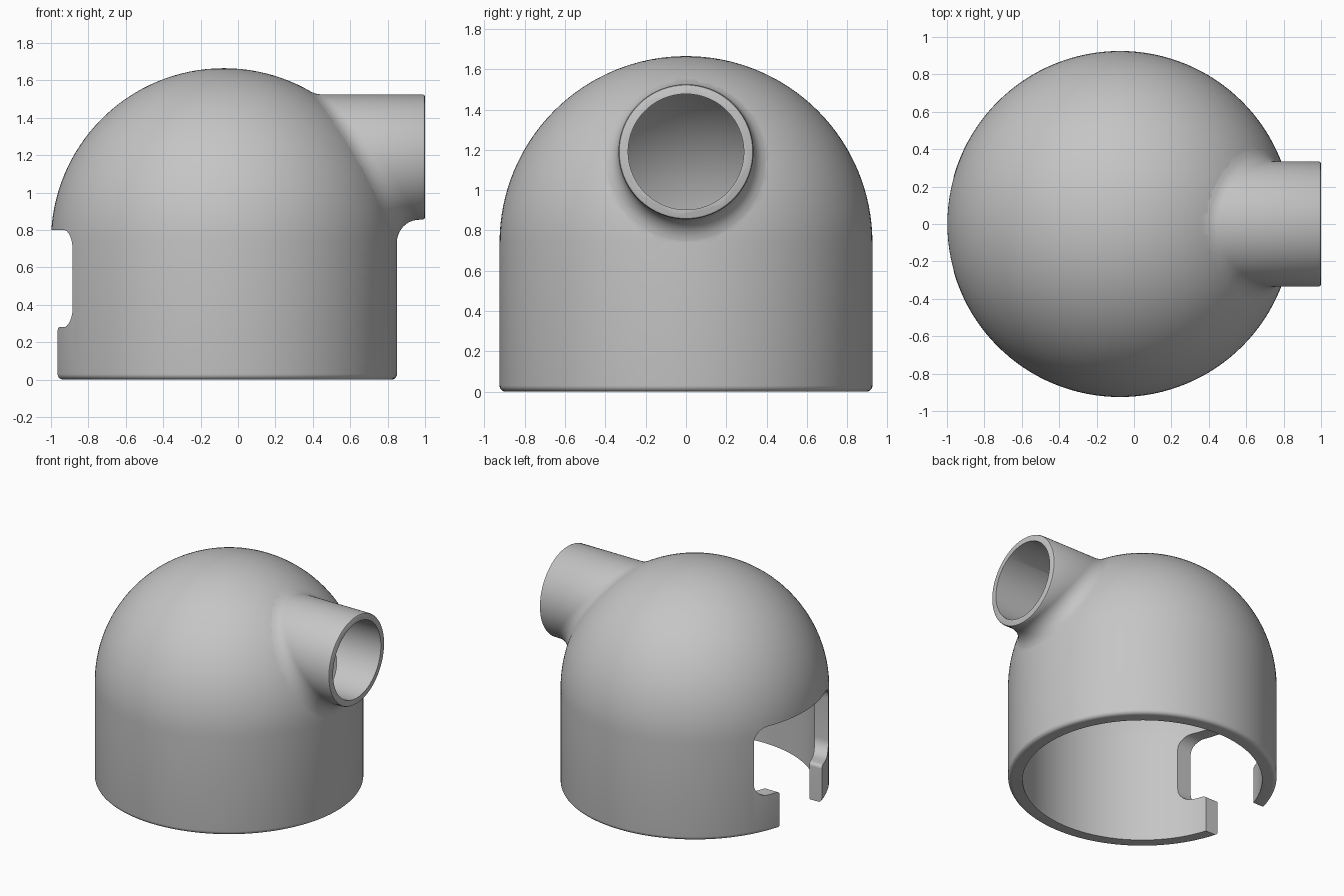
import bpy, bmesh
from math import pi, sin, cos, sqrt
from mathutils import Vector

if "Cube" in bpy.data.objects:
    bpy.data.objects.remove(bpy.data.objects["Cube"])

CX, R, SPRING = -0.075, 0.925, 0.74      # body axis, radius, height where the dome begins
WALL, SEG = 0.1, 128
TZ, TR, BORE, FILLET = 1.19, 0.335, 0.287, 0.12   # spout height, radii, blend radius

grey = bpy.data.materials.new("plain grey")
grey.use_nodes = True
colour = (0.56, 0.56, 0.56, 1)
grey.diffuse_color = colour
grey.node_tree.nodes["Principled BSDF"].inputs["Base Color"].default_value = colour


def loft(name, rings):
    """Closed solid skinned through equal rings; a one-point ring is a pole."""
    bm = bmesh.new()
    rows = [[bm.verts.new(p) for p in ring] for ring in rings]
    for a, b in zip(rows, rows[1:]):
        n = max(len(a), len(b))
        for i in range(n):
            j = (i + 1) % n
            if len(a) == 1:
                bm.faces.new((a[0], b[j], b[i]))
            elif len(b) == 1:
                bm.faces.new((a[i], a[j], b[0]))
            else:
                bm.faces.new((a[i], a[j], b[j], b[i]))
    for row in (rows[0], rows[-1]):
        if len(row) > 1:
            bm.faces.new(row)
    bmesh.ops.recalc_face_normals(bm, faces=bm.faces)
    mesh = bpy.data.meshes.new(name)
    bm.to_mesh(mesh)
    bm.free()
    mesh.materials.append(grey)
    ob = bpy.data.objects.new(name, mesh)
    bpy.context.collection.objects.link(ob)
    return ob


def circle_z(r, z):
    return [(CX + r * cos(2 * pi * i / SEG), r * sin(2 * pi * i / SEG), z) for i in range(SEG)]


def circle_x(r, x):
    return [(x, r * cos(2 * pi * i / SEG), TZ + r * sin(2 * pi * i / SEG)) for i in range(SEG)]


def domed(name, r, foot):
    """Upright cylinder with a hemisphere on top; foot lists (radius, z) below it."""
    n = 32
    rings = [circle_z(*p) for p in foot]
    rings += [circle_z(r * cos(pi / 2 * k / n), SPRING + r * sin(pi / 2 * k / n)) for k in range(n)]
    return loft(name, rings + [[(CX, 0, SPRING + r)]])


# Outer body with a rounded foot
foot = [(R - 0.03 + 0.03 * sin(pi / 2 * k / 5), 0.03 - 0.03 * cos(pi / 2 * k / 5)) for k in range(6)]
body = domed("domed_shell", R, foot)

# Spout whose root is a rolling-ball blend into the dome
STEPS = 10
blend = [[] for _ in range(STEPS + 2)]
for i in range(SEG):
    t = 2 * pi * i / SEG
    out = Vector((0, cos(t), sin(t)))
    c = Vector((0, 0, TZ)) + out * (TR + FILLET)
    rise = max(c.z - SPRING, 0)
    c.x = CX + sqrt((R + FILLET) ** 2 - c.y ** 2 - rise ** 2)
    core = Vector((CX, 0, c.z - rise))
    to_dome, to_tube = (core - c).normalized(), -out
    blend[0].append(c + to_dome * (FILLET + 0.06) - out * 0.03)
    for k in range(STEPS + 1):
        d = to_dome.slerp(to_tube, k / STEPS)
        blend[k + 1].append(c + d * (FILLET + (0.002 if k == 0 else 0)))
spout = loft("spout", [circle_x(0.2, 0.1)] + blend
             + [circle_x(TR, 0.988), circle_x(TR - 0.004, 0.996), circle_x(TR - 0.012, 1.0)])

# Hollow inside, bore and doorway
hollow = domed("hollow_cutter", R - WALL, [(R - WALL, -0.2)])
bore = loft("bore_cutter", [circle_x(BORE, 0.1), circle_x(BORE, 1.2)])


def corner(y, z, r, a0, a1):
    return [(y + r * cos(a0 + (a1 - a0) * k / 8), z + r * sin(a0 + (a1 - a0) * k / 8)) for k in range(9)]


half = ([(0.253, -0.2)] + corner(0.278, 0.255, 0.025, pi, pi / 2)
        + corner(0.347, 0.38, 0.1, -pi / 2, 0) + corner(0.347, 0.7, 0.1, 0, pi / 2))
outline = half + [(-y, z) for y, z in reversed(half)]
door = loft("door_cutter", [[(x, y, z) for y, z in outline] for x in (-1.3, -0.4)])

for tool, op in ((spout, 'UNION'), (hollow, 'DIFFERENCE'), (bore, 'DIFFERENCE'), (door, 'DIFFERENCE')):
    mod = body.modifiers.new(tool.name, 'BOOLEAN')
    mod.operation, mod.object, mod.solver = op, tool, 'EXACT'

# Bake the cuts, drop the helpers and smooth the curved faces
bpy.context.view_layer.update()
baked = bpy.data.meshes.new_from_object(body.evaluated_get(bpy.context.evaluated_depsgraph_get()))
body.modifiers.clear()
body.data = baked
for tool in (spout, hollow, bore, door):
    bpy.data.objects.remove(tool)
bpy.ops.object.select_all(action='DESELECT')
body.select_set(True)
bpy.context.view_layer.objects.active = body
bpy.ops.object.shade_smooth_by_angle(angle=0.6)
